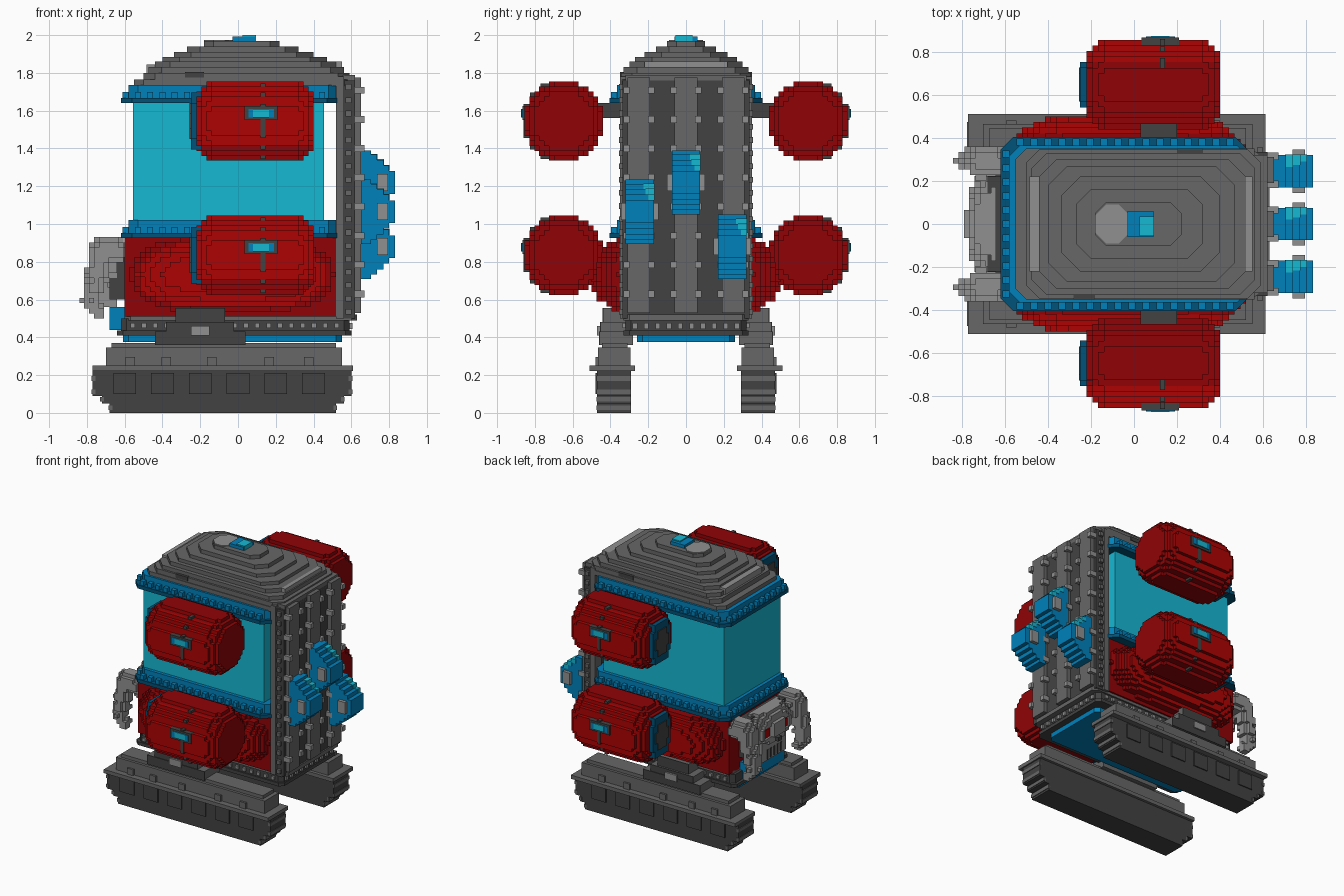
import bpy, bmesh, math
from mathutils import Matrix, Vector

if "Cube" in bpy.data.objects:
    bpy.data.objects.remove(bpy.data.objects["Cube"])


def material(name, r, g, b):
    m = bpy.data.materials.new(name)
    m.use_nodes = True
    m.diffuse_color = (r, g, b, 1)
    m.node_tree.nodes["Principled BSDF"].inputs["Base Color"].default_value = (r, g, b, 1)
    return m


DARK = material("dark grey", 0.055, 0.055, 0.055)
MID = material("mid grey", 0.135, 0.135, 0.135)
LIGHT = material("light grey", 0.28, 0.28, 0.28)
RED = material("red", 0.42, 0.001, 0.001)
DARK_RED = material("dark red", 0.28, 0.001, 0.002)
BLUE = material("blue", 0.0, 0.22, 0.50)
DARK_BLUE = material("dark blue", 0.0, 0.085, 0.19)
CYAN = material("cyan", 0.008, 0.48, 0.65)
SIDES = ((1, "left"), (-1, "right"))


def finish(name, bm, mat, accent=None, rule=None):
    """Make the object; faces where rule(normal, centre) holds get the accent."""
    bmesh.ops.recalc_face_normals(bm, faces=bm.faces)
    bm.normal_update()
    me = bpy.data.meshes.new(name)
    me.materials.append(mat)
    if accent:
        me.materials.append(accent)
        for f in bm.faces:
            f.material_index = int(rule(f.normal, f.calc_center_median()))
    bm.to_mesh(me)
    bm.free()
    bpy.context.collection.objects.link(bpy.data.objects.new(name, me))


def boxes(name, mat, *bounds):
    """Axis-aligned boxes given as (x0, x1, y0, y1, z0, z1)."""
    bm = bmesh.new()
    for x0, x1, y0, y1, z0, z1 in bounds:
        c = Vector((x0 + x1, y0 + y1, z0 + z1)) / 2
        size = (abs(x1 - x0), abs(y1 - y0), abs(z1 - z0), 1)
        bmesh.ops.create_cube(bm, size=1, matrix=Matrix.Translation(c) @ Matrix.Diagonal(size))
    finish(name, bm, mat)


def slabs(name, mat, *layers):
    """Flat layers (x0, x1, half_y, z0, z1, chamfer) with cut corners."""
    bm = bmesh.new()
    for x0, x1, h, z0, z1, c in layers:
        pts = [(x0 + c, -h), (x1 - c, -h), (x1, c - h), (x1, h - c),
               (x1 - c, h), (x0 + c, h), (x0, h - c), (x0, c - h)]
        face = bm.faces.new([bm.verts.new((x, y, z0)) for x, y in pts])
        ext = bmesh.ops.extrude_face_region(bm, geom=[face], use_keep_orig=True)
        top = [v for v in ext["geom"] if isinstance(v, bmesh.types.BMVert)]
        bmesh.ops.translate(bm, verts=top, vec=(0, 0, z1 - z0))
    finish(name, bm, mat)


def blocks(name, mat, b, inside, accent=None, rule=None, size=0.0265):
    """Stepped block surface of a rule inside(x, y, z) within bounds b."""
    lo = (b[0], b[2], b[4])
    span = (b[1] - b[0], b[3] - b[2], b[5] - b[4])
    n = [max(1, round(s / size)) for s in span]
    d = [s / k for s, k in zip(span, n)]
    cells = {(i, j, k) for i in range(n[0]) for j in range(n[1]) for k in range(n[2])
             if inside(*(lo[a] + (q + 0.5) * d[a] for a, q in enumerate((i, j, k))))}
    bm = bmesh.new()
    verts = {}

    def vert(key):
        if key not in verts:
            verts[key] = bm.verts.new([lo[a] + key[a] * d[a] for a in range(3)])
        return verts[key]

    for cell in cells:
        for a in range(3):
            u, w = (a + 1) % 3, (a + 2) % 3
            for s in (0, 1):
                near = list(cell)
                near[a] += 2 * s - 1
                if tuple(near) in cells:
                    continue
                loop = []
                for du, dw in ((0, 0), (1, 0), (1, 1), (0, 1)):
                    p = list(cell)
                    p[a] += s
                    p[u] += du
                    p[w] += dw
                    loop.append(vert(tuple(p)))
                bm.faces.new(loop if s else loop[::-1])
    finish(name, bm, mat, accent, rule)


# Tracks, mirrored left and right
for s, side in SIDES:
    boxes(side + "_track", DARK,
          (-0.68, 0.52, s * 0.29, s * 0.47, 0, 0.05), (-0.72, 0.56, s * 0.29, s * 0.47, 0.05, 0.09),
          (-0.77, 0.60, s * 0.29, s * 0.47, 0.09, 0.23),
          *[(x - 0.06, x + 0.06, s * 0.46, s * 0.478, 0.10, 0.21) for x in (-0.6, -0.4, -0.2, 0, 0.2, 0.4)])
    boxes(side + "_track_cleats", MID,
          *[(x, x + 0.02, s * 0.29, s * 0.474, z, z + 0.025)
            for x, z in ((-0.775, 0.1), (-0.775, 0.17), (0.585, 0.1), (0.585, 0.17),
                         (-0.685, 0.015), (0.505, 0.015), (-0.73, 0.06), (0.545, 0.06))])
    boxes(side + "_track_guard", MID,
          (-0.77, 0.61, s * 0.27, s * 0.51, 0.222, 0.25), (-0.70, 0.55, s * 0.295, s * 0.465, 0.25, 0.345),
          (-0.67, 0.52, s * 0.31, s * 0.445, 0.345, 0.37),
          *[(x - 0.025, x + 0.025, s * 0.45, s * 0.48, 0.25, 0.295) for x in (-0.57, -0.38, -0.14, 0.165, 0.375)])
    mount = ((-0.44, 0.04, 0.455, 0.36, 0.43), (-0.38, -0.02, 0.45, 0.43, 0.48), (-0.33, -0.07, 0.435, 0.48, 0.555))
    boxes(side + "_track_mount", MID, *[(a, b, s * 0.28, s * y, c, d) for a, b, y, c, d in mount])
    boxes(side + "_mount_face", DARK, *[(a, b, s * y, s * (y + 0.006), c, d) for a, b, y, c, d in mount])
    boxes(side + "_mount_bolt", LIGHT, (-0.25, -0.15, s * 0.44, s * 0.47, 0.41, 0.46))

# Hull floor, riveted belt and red lower body
slabs("hull_floor", BLUE, (-0.61, 0.55, 0.26, 0.375, 0.42, 0.03))
boxes("nose_plate", BLUE, (-0.68, -0.58, -0.21, 0.21, 0.44, 0.56))
slabs("belt", DARK, (-0.64, 0.60, 0.33, 0.41, 0.435, 0.03), (-0.62, 0.59, 0.32, 0.435, 0.5, 0.03))
slabs("belt_ledge", MID, (-0.60, 0.63, 0.33, 0.49, 0.52, 0.03))
boxes("belt_rivets", LIGHT,
      *[(x, x + 0.025, s * 0.31, s * 0.335, 0.45, 0.475) for s in (-1, 1) for x in [-0.57 + 0.06 * i for i in range(19)]],
      *[(0.58, 0.605, y - 0.012, y + 0.012, 0.445, 0.475) for y in [-0.27 + 0.06 * i for i in range(10)]])
blocks("lower_body", DARK_RED, (-0.6, 0.52, -0.5, 0.5, 0.51, 0.93),
       lambda x, y, z: abs(y) < 0.34 or
       abs((x + 0.03) / 0.56) ** 4 + abs(y / 0.5) ** 4 + abs((z - 0.73) / 0.21) ** 2 < 1.1,
       RED, lambda n, c: abs(c.y) > 0.41 and (abs(n.y) > 0.5 or n.z > 0.5))

# Window block with its two studded rims
boxes("window", CYAN, (-0.555, 0.455, -0.34, 0.34, 0.95, 1.70))
for name, z in (("lower_rim", 0.925), ("upper_rim", 1.64)):
    slabs(name + "_flange", DARK_BLUE, (-0.62, 0.53, 0.405, z, z + 0.027, 0.06))
    slabs(name, BLUE, (-0.58, 0.53, 0.365, z + 0.027, z + 0.095, 0.05))
    studs = [(-0.53 + 0.065 * i, t * 0.38) for i in range(16) for t in (-1, 1)]
    studs += [(-0.595, -0.325 + 0.065 * i) for i in range(11)]
    boxes(name + "_studs", BLUE, *[(x - 0.016, x + 0.016, y - 0.016, y + 0.016, z + 0.02, z + 0.06) for x, y in studs])

# Stepped roof
slabs("roof", MID, (-0.55, 0.60, 0.35, 1.73, 1.765, 0.05), (-0.50, 0.59, 0.345, 1.765, 1.80, 0.06),
      (-0.475, 0.56, 0.33, 1.80, 1.83, 0.07), (-0.44, 0.52, 0.30, 1.83, 1.86, 0.08),
      (-0.40, 0.47, 0.27, 1.86, 1.885, 0.09), (-0.34, 0.40, 0.22, 1.885, 1.91, 0.09),
      (-0.27, 0.32, 0.16, 1.91, 1.94, 0.07), (-0.18, 0.22, 0.10, 1.94, 1.968, 0.05))
boxes("roof_vents", LIGHT, (-0.485, -0.425, -0.22, 0.22, 1.78, 1.845), (0.49, 0.55, -0.22, 0.22, 1.78, 1.86))
boxes("roof_dents", DARK, (-0.28, -0.18, -0.35, -0.32, 1.775, 1.804), (0.20, 0.32, 0.32, 0.35, 1.775, 1.804))
slabs("roof_hatch", LIGHT, (-0.18, -0.02, 0.09, 1.95, 1.974, 0.05))
boxes("roof_lamp", BLUE, (-0.03, 0.09, -0.06, 0.06, 1.96, 1.992))
boxes("roof_lamp_glass", CYAN, (0.025, 0.094, -0.055, 0.035, 1.965, 2.0))

# Back plate with frame, ribs and rivets
boxes("back_plate", DARK, (0.55, 0.62, -0.335, 0.335, 0.50, 1.76))
boxes("back_frame", MID, *[(0.52, 0.56, s * 0.27, s * 0.35, 0.50, 1.78) for s in (-1, 1)],
      (0.52, 0.62, -0.32, 0.32, 1.74, 1.79))
boxes("back_ribs", MID, *[(0.61, 0.65, y - 0.06, y + 0.06, 0.53, 1.775) for y in (-0.25, 0, 0.25)])
boxes("back_rivets", LIGHT,
      *[(0.61, 0.67, y + t - 0.017, y + t + 0.017, z - 0.018, z + 0.018)
        for y in (-0.25, 0, 0.25) for t in (-0.065, 0.065) for z in [0.63 + 0.154 * i for i in range(8)]])
boxes("back_edge_rivets", MID,
      *[(0.57, 0.60, s * 0.33, s * 0.355, z, z + 0.03) for s in (-1, 1) for z in [0.52 + 0.07 * i for i in range(18)]])

# Three stepped fins on the back
for i, (y, z) in enumerate(((-0.245, 1.065), (0, 1.22), (0.245, 0.88))):
    steps = ((0.17, 0.705), (0.147, 0.735), (0.12, 0.77), (0.09, 0.80), (0.06, 0.83))
    boxes(f"fin_{i + 1}", BLUE, *[(0.65, x, y - 0.075, y + 0.075, z - h, z + h) for h, x in steps])
    boxes(f"fin_{i + 1}_knobs", LIGHT, (0.735, 0.795, y - 0.1, y + 0.1, z - 0.045, z + 0.045))
    boxes(f"fin_{i + 1}_glint", CYAN,
          *[(x - 0.035, x + 0.003, y + w, y + 0.078, z + h - 0.028, z + h + 0.003)
            for (h, x), w in zip(steps[1:4], (0.02, 0.03, 0.045))])

# Four side pods
for s, side in SIDES:
    for level, z in (("lower", 0.835), ("upper", 1.545)):
        name = f"{side}_{level}_pod"
        cy = s * 0.647

        def pod(px, py, pz):
            r2 = ((py - cy) ** 2 + (pz - z) ** 2) / 0.214 ** 2
            return abs((px - 0.09) / 0.315) ** 6 + r2 * r2 < 1

        def lit(n, c):
            out = c.y * s
            return (n.y * s > 0.5 and c.z > z - 0.12) or (n.z > 0.5 and out > 0.76)

        def cap(px, py, pz, k=1):
            return abs((py - cy) / (0.105 * k)) ** 3 + abs((pz - z) / (0.15 * k)) ** 3 < 1

        blocks(name, DARK_RED, (-0.22, 0.40, cy - 0.208, cy + 0.208, z - 0.21, z + 0.21), pod, RED, lit)
        blocks(name + "_cap", DARK_BLUE, (-0.25, -0.19, cy - 0.105, cy + 0.105, z - 0.15, z + 0.15), cap)
        blocks(name + "_cap_centre", DARK, (-0.256, -0.24, cy - 0.105, cy + 0.105, z - 0.15, z + 0.15),
               lambda a, b, c: cap(a, b, c, 0.65))
        boxes(name + "_seam", DARK, *[(0.12, 0.145, s * 0.70, s * y, z - h, z + h)
                                      for y, h in ((0.86, 0.09), (0.825, 0.15), (0.77, 0.20))])
        boxes(name + "_lamp", DARK, (0.035, 0.21, s * 0.83, s * 0.866, z + 0.005, z + 0.08))
        boxes(name + "_lamp_frame", BLUE, (0.055, 0.19, s * 0.855, s * 0.870, z + 0.02, z + 0.065))
        boxes(name + "_lamp_glass", CYAN, (0.08, 0.165, s * 0.855, s * 0.874, z + 0.02, z + 0.065))
    boxes(side + "_pod_arm", DARK, (0.03, 0.20, s * 0.33, s * 0.48, 1.56, 1.64))

# Skull mask on the nose
boxes("skull_backing", DARK, (-0.68, -0.58, -0.22, 0.22, 0.60, 0.90))
blocks("skull", LIGHT, (-0.79, -0.64, -0.25, 0.25, 0.56, 0.92),
       lambda x, y, z: (((x + 0.66) / 0.125) ** 2 + (y / 0.255) ** 2 + ((z - 0.79) / 0.15) ** 2 < 1
                        and not (abs(abs(y) - 0.105) < 0.045 and abs(z - 0.77) < 0.035 and x < -0.7))
       or (abs(y) < 0.14 and z < 0.72 and x > -0.74))
boxes("skull_eyes", RED, *[(-0.75, -0.68, s * 0.065, s * 0.145, 0.74, 0.80) for s in (-1, 1)])
boxes("skull_mouth", DARK, (-0.79, -0.72, -0.02, 0.02, 0.69, 0.72),
      *[(-0.745, -0.735, y - 0.008, y + 0.008, 0.57, 0.64) for y in (-0.08, -0.04, 0, 0.04, 0.08)])
tusk = ((-0.65, 0.29, 0.86, 0.07), (-0.71, 0.285, 0.855, 0.075), (-0.735, 0.295, 0.80, 0.065),
        (-0.75, 0.30, 0.73, 0.06), (-0.765, 0.30, 0.66, 0.055), (-0.78, 0.30, 0.60, 0.05), (-0.745, 0.30, 0.54, 0.04))
for s, side in SIDES:
    blocks(side + "_tusk", LIGHT, (-0.84, -0.58, -0.36, 0.36, 0.5, 0.93),
           lambda x, y, z: any((x - a) ** 2 + (y - s * b) ** 2 + (z - c) ** 2 < r * r for a, b, c, r in tusk))
